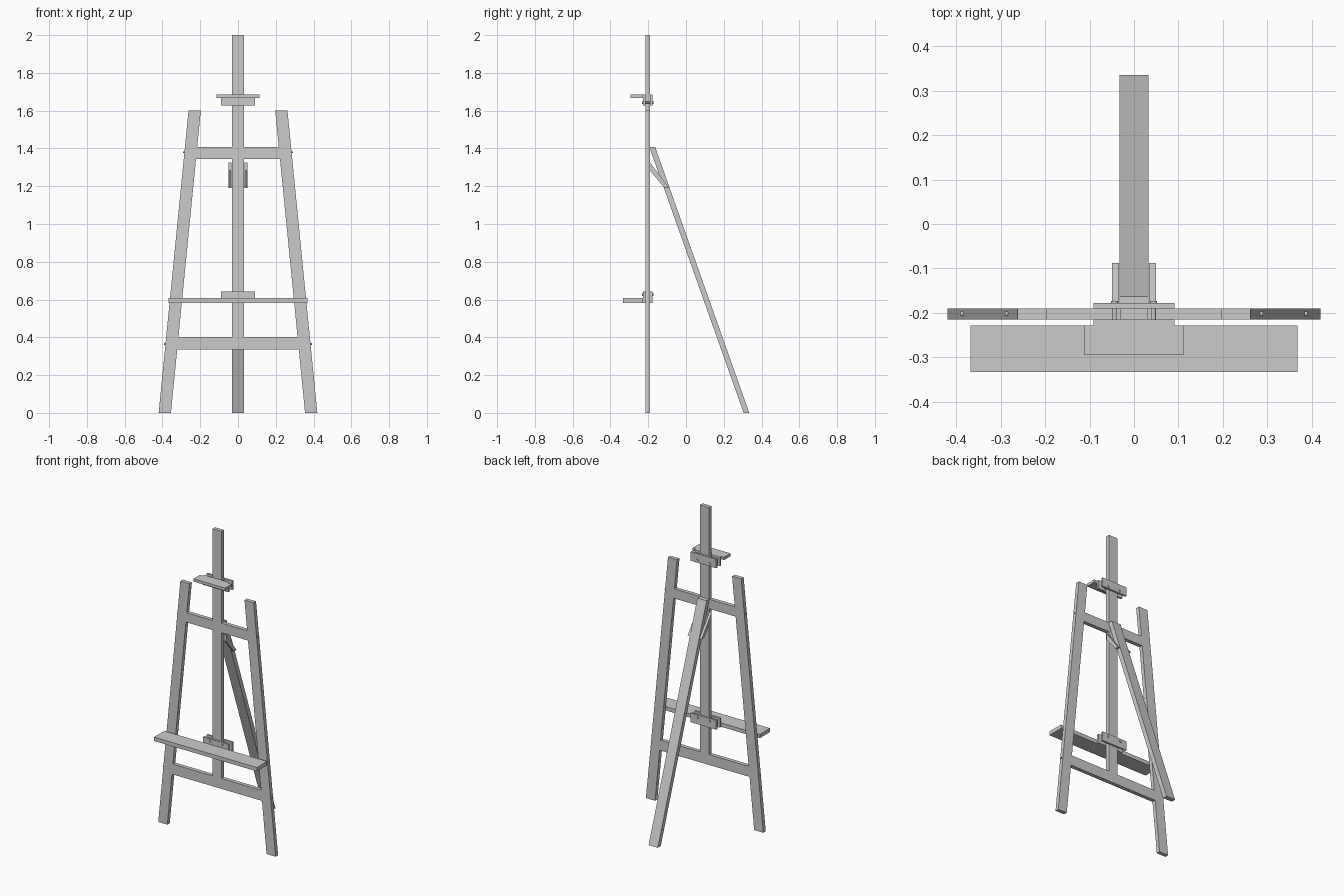
import bpy, bmesh
from math import pi
from mathutils import Matrix, Vector

if "Cube" in bpy.data.objects:
    bpy.data.objects.remove(bpy.data.objects["Cube"])

Y0, Y1 = -0.215, -0.19          # front and back faces of the main frame
LEAN = 0.158 / 1.6              # inward lean of the side legs


def prism(name, pts, axis, a, b):
    """Extrude a 2D outline along 'y' (points are x,z) or 'x' (points are y,z)."""
    def place(p, t):
        return (p[0], t, p[1]) if axis == 'y' else (t, p[0], p[1])
    bm = bmesh.new()
    face = bm.faces.new([bm.verts.new(place(p, a)) for p in pts])
    ext = bmesh.ops.extrude_face_region(bm, geom=[face])
    moved = [g for g in ext['geom'] if isinstance(g, bmesh.types.BMVert)]
    step = (0, b - a, 0) if axis == 'y' else (b - a, 0, 0)
    bmesh.ops.translate(bm, verts=moved, vec=step)
    return finish(bm, name)


def finish(bm, name):
    bmesh.ops.recalc_face_normals(bm, faces=bm.faces)
    me = bpy.data.meshes.new(name)
    bm.to_mesh(me)
    bm.free()
    ob = bpy.data.objects.new(name, me)
    bpy.context.collection.objects.link(ob)
    return ob


def box(name, x0, x1, y0, y1, z0, z1):
    return prism(name, [(x0, z0), (x1, z0), (x1, z1), (x0, z1)], 'y', y0, y1)


def rod(name, start, end, r):
    a, b = Vector(start), Vector(end)
    d = b - a
    rot = d.to_track_quat('Z', 'Y').to_matrix().to_4x4()
    bm = bmesh.new()
    bmesh.ops.create_cone(bm, cap_ends=True, segments=16, radius1=r, radius2=r,
                          depth=d.length, matrix=Matrix.Translation((a + b) / 2) @ rot)
    return finish(bm, name)


def mirror(ob):
    mod = ob.modifiers.new("mirror", 'MIRROR')
    mod.use_axis[0] = True
    return ob


def inner(z):
    return 0.355 - LEAN * z


# Leaning side legs
mirror(prism("side_leg", [(0.355, 0), (0.42, 0), (0.262, 1.6), (0.197, 1.6)], 'y', Y0, Y1))

# Centre post standing on the lower crossbar
box("centre_post", -0.032, 0.032, Y0, Y1, 0.402, 2.0)

# Crossbars with ends cut to the leg angle
lo, hi = 0.335, 0.402
prism("lower_crossbar", [(-inner(lo), lo), (inner(lo), lo), (inner(hi), hi), (-inner(hi), hi)],
      'y', Y0, Y1)
lo, hi = 1.345, 1.407
mirror(prism("upper_crossbar", [(0.032, lo), (inner(lo), lo), (inner(hi), hi), (0.032, hi)],
             'y', Y0, Y1))

# Screw heads on the outside of the legs
for z in (0.365, 1.38):
    x = inner(z) + 0.065
    mirror(rod("leg_screw", (x - 0.01, -0.2025, z), (x + 0.007, -0.2025, z), 0.005))

# Rear leg, cut flat at floor and top
prism("rear_leg", [(0.305, 0), (0.335, 0), (-0.163, 1.407), (-0.19, 1.407), (-0.19, 1.396)],
      'x', -0.033, 0.033)

# Braces either side of the rear leg
mirror(prism("rear_brace", [(-0.19, 1.325), (-0.19, 1.283), (-0.113, 1.19), (-0.088, 1.19)],
             'x', 0.034, 0.050))


# Sliding clamp: two plates, two bolts, one ledge
def clamp(name, z0, z1, bolt_z, half_w, y_front, s0, s1):
    box(name + "_front_plate", -0.091, 0.091, -0.228, Y0, z0, z1)
    box(name + "_back_plate", -0.091, 0.091, Y1, -0.178, z0, z1)
    box(name + "_ledge", -half_w, half_w, y_front, -0.228, s0, s1)
    mirror(rod(name + "_bolt", (0.044, -0.234, bolt_z), (0.044, -0.173, bolt_z), 0.005))
    for y in (-0.233, -0.178):
        mirror(rod(name + "_bolt_head", (0.044, y, bolt_z), (0.044, y + 0.005, bolt_z), 0.008))


clamp("lower_clamp", 0.583, 0.643, 0.626, 0.368, -0.333, 0.583, 0.608)
clamp("upper_clamp", 1.627, 1.685, 1.643, 0.113, -0.294, 1.667, 1.685)
